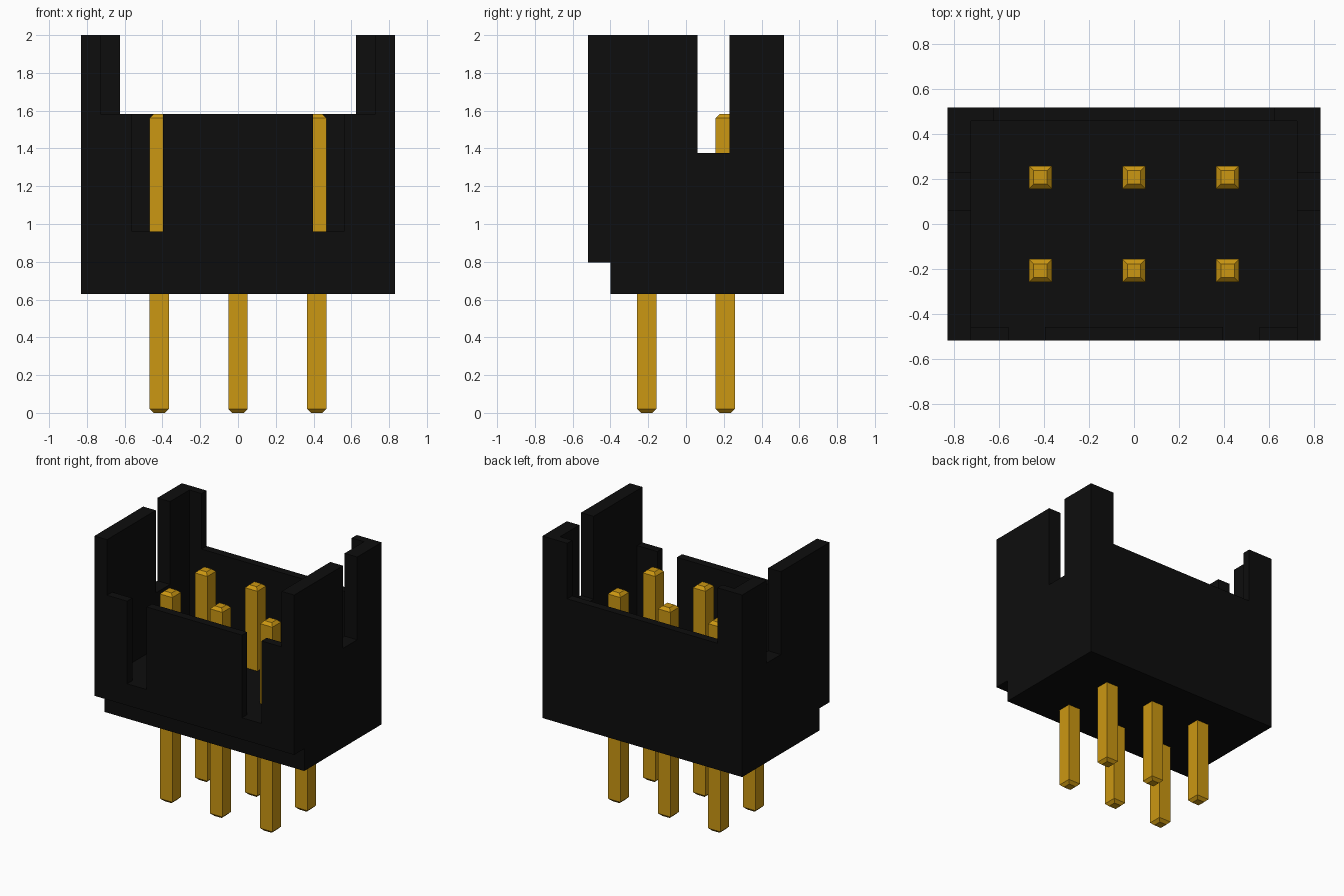
import bpy
import bmesh
from mathutils import Matrix

if "Cube" in bpy.data.objects:
    bpy.data.objects.remove(bpy.data.objects["Cube"], do_unlink=True)


def make_material(name, rgb, roughness):
    mat = bpy.data.materials.new(name)
    mat.use_nodes = True
    mat.diffuse_color = (*rgb, 1)
    bsdf = mat.node_tree.nodes["Principled BSDF"]
    bsdf.inputs["Base Color"].default_value = (*rgb, 1)
    bsdf.inputs["Roughness"].default_value = roughness
    return mat


black = make_material("black plastic", (0.004, 0.004, 0.004), 0.6)
gold = make_material("gold metal", (0.6, 0.31, 0.006), 0.5)


def make_object(name, bm, mat):
    bmesh.ops.recalc_face_normals(bm, faces=bm.faces)
    mesh = bpy.data.meshes.new(name)
    bm.to_mesh(mesh)
    bm.free()
    mesh.materials.append(mat)
    obj = bpy.data.objects.new(name, mesh)
    bpy.context.collection.objects.link(obj)
    return obj


def side_prism(name, profile, x0, x1):
    """Extrude a (y, z) profile along x."""
    bm = bmesh.new()
    face = bm.faces.new([bm.verts.new((x0, y, z)) for y, z in profile])
    ext = bmesh.ops.extrude_face_region(bm, geom=[face])
    moved = [v for v in ext["geom"] if isinstance(v, bmesh.types.BMVert)]
    bmesh.ops.translate(bm, verts=moved, vec=(x1 - x0, 0, 0))
    return make_object(name, bm, black)


def box(name, x0, x1, y0, y1, z0, z1):
    return side_prism(name, [(y0, z0), (y1, z0), (y1, z1), (y0, z1)], x0, x1)


# Housing block with the stepped lower front edge
HALF_X, HALF_Y, BASE, TOP, RIM, FLOOR = 0.832, 0.52, 0.63, 2.0, 1.582, 0.96
OVER = TOP + 0.2
housing = side_prism("housing", [
    (-0.40, BASE), (HALF_Y, BASE), (HALF_Y, TOP),
    (-HALF_Y, TOP), (-HALF_Y, 0.797), (-0.40, 0.797)], -HALF_X, HALF_X)

# Cutters: cavity with lowered front, back window, side slots, front slots
cutters = [
    side_prism("cavity_cutter", [
        (-0.7, OVER), (-0.7, RIM), (-0.458, RIM),
        (-0.458, FLOOR), (0.46, FLOOR), (0.46, OVER)], -0.727, 0.727),
    box("back_window_cutter", -0.625, 0.625, 0.3, 0.7, RIM, OVER),
    box("side_slot_cutter", -1, 1, 0.06, 0.23, 1.377, OVER),
]
for side in (-1, 1):
    xs = sorted((side * 0.397, side * 0.56))
    cutters.append(box("front_slot_cutter", *xs, -0.7, -0.4, FLOOR, 1.8))

for cutter in cutters:
    cutter.hide_render = True
    mod = housing.modifiers.new("cut", "BOOLEAN")
    mod.operation = "DIFFERENCE"
    mod.solver = "EXACT"
    mod.object = cutter

# Bake the cuts and discard the cutters
bpy.context.view_layer.update()
graph = bpy.context.evaluated_depsgraph_get()
baked = bpy.data.meshes.new_from_object(housing.evaluated_get(graph))
housing.modifiers.clear()
housing.data = baked
for cutter in cutters:
    bpy.data.objects.remove(cutter, do_unlink=True)

# Square pins with chamfered ends, in two rows of three
PIN_W, PIN_H, CHAMFER = 0.102, 1.582, 0.021
for row, y in (("front", -0.208), ("back", 0.208)):
    for place, x in (("right", -0.417), ("middle", 0), ("left", 0.417)):
        bm = bmesh.new()
        bmesh.ops.create_cube(bm, size=1, matrix=Matrix.Translation(
            (x, y, PIN_H / 2)) @ Matrix.Diagonal((PIN_W, PIN_W, PIN_H, 1)))
        ends = [e for e in bm.edges
                if abs(e.verts[0].co.z - e.verts[1].co.z) < 0.01]
        bmesh.ops.bevel(bm, geom=ends, offset=CHAMFER, segments=1,
                        affect="EDGES", clamp_overlap=True)
        make_object(f"{row}_{place}_pin", bm, gold)
